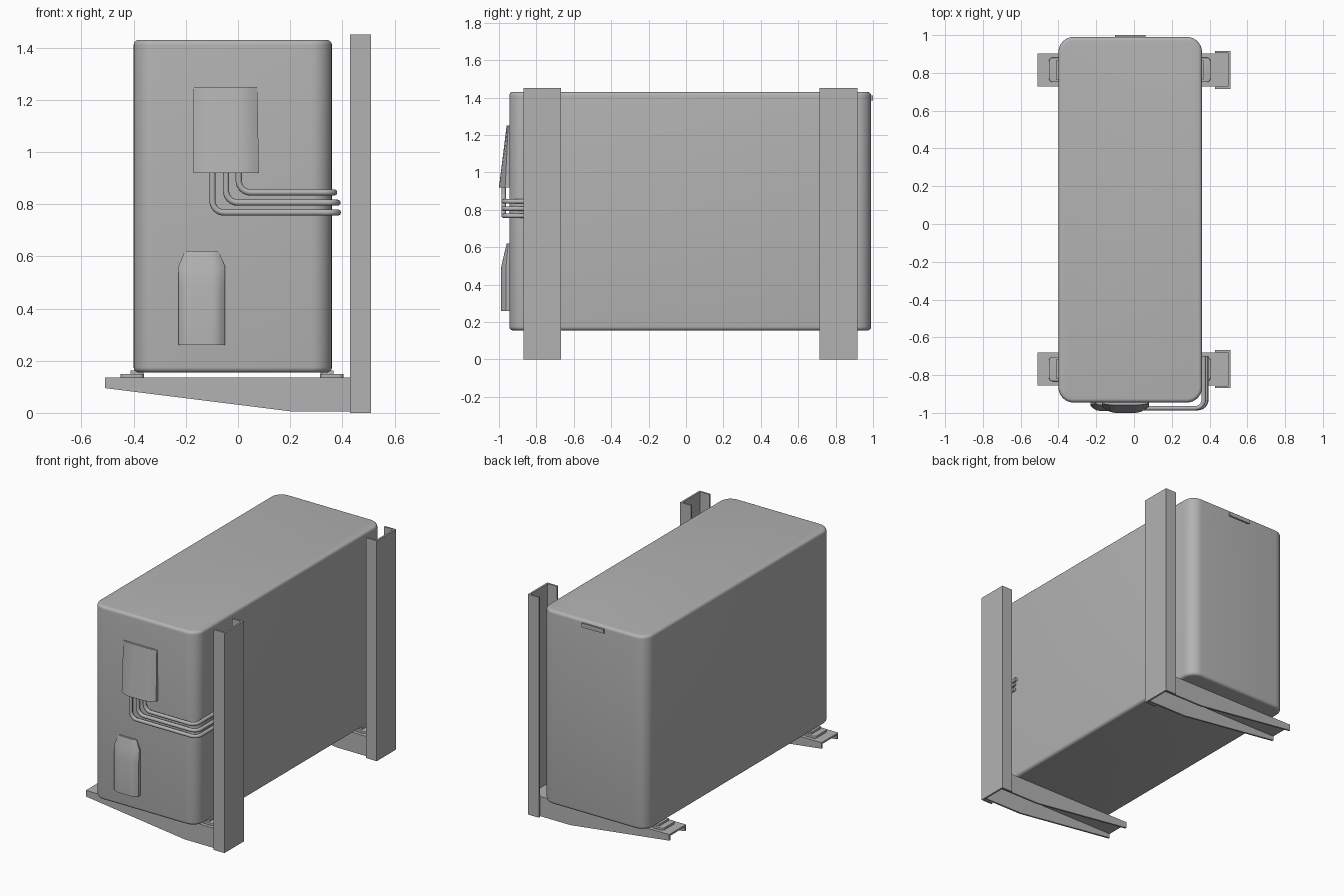
import bpy, bmesh, math
from mathutils import Vector

old = bpy.data.objects.get("Cube")
if old:
    bpy.data.objects.remove(old, do_unlink=True)

# One painted-metal colour
grey = bpy.data.materials.new("painted grey")
grey.use_nodes = True
COLOR = (0.45, 0.45, 0.45, 1)
grey.diffuse_color = COLOR
grey.node_tree.nodes["Principled BSDF"].inputs["Base Color"].default_value = COLOR


def finish(name, bm, smooth=None):
    bmesh.ops.recalc_face_normals(bm, faces=bm.faces)
    mesh = bpy.data.meshes.new(name)
    bm.to_mesh(mesh)
    bm.free()
    mesh.materials.append(grey)
    ob = bpy.data.objects.new(name, mesh)
    bpy.context.collection.objects.link(ob)
    if smooth:
        bpy.ops.object.select_all(action='DESELECT')
        ob.select_set(True)
        bpy.context.view_layer.objects.active = ob
        bpy.ops.object.shade_smooth_by_angle(angle=math.radians(smooth))
    return ob


def loft(bm, rings):
    """Skin a list of equal-length closed rings and cap both ends."""
    rows = [[bm.verts.new(p) for p in ring] for ring in rings]
    n = len(rows[0])
    for a, b in zip(rows, rows[1:]):
        for i in range(n):
            j = (i + 1) % n
            bm.faces.new((a[i], a[j], b[j], b[i]))
    bm.faces.new(rows[0])
    bm.faces.new(rows[-1])


def box(bm, x0, x1, y0, y1, z0, z1):
    loft(bm, [[(x0, y0, z), (x1, y0, z), (x1, y1, z), (x0, y1, z)] for z in (z0, z1)])


def rounded_rect(x0, x1, y0, y1, r, steps=8):
    """Corner-rounded outline, counter-clockwise."""
    pts = []
    corners = ((x1 - r, y1 - r), (x0 + r, y1 - r), (x0 + r, y0 + r), (x1 - r, y0 + r))
    for q, (cx, cy) in enumerate(corners):
        for k in range(steps + 1):
            a = math.pi / 2 * (q + k / steps)
            pts.append((cx + r * math.cos(a), cy + r * math.sin(a)))
    return pts


def rounded_block(bm, x0, x1, y0, y1, z0, z1, r, edge, steps=5):
    """Block with round vertical corners and softened top and bottom rims."""
    levels = []
    for k in range(steps + 1):
        a = math.pi / 2 * k / steps
        levels.append((edge * (1 - math.sin(a)), edge * (1 - math.cos(a))))
    stack = [(i, z0 + h) for i, h in levels] + [(i, z1 - h) for i, h in reversed(levels)]
    loft(bm, [[(x, y, z) for x, y in
               rounded_rect(x0 + i, x1 - i, y0 + i, y1 - i, r - i)] for i, z in stack])


# Tank body
bm = bmesh.new()
rounded_block(bm, -0.4, 0.36, -0.945, 0.99, 0.155, 1.43, 0.08, 0.02)
finish("tank_body", bm, 35)

# Small tab high on the back
bm = bmesh.new()
box(bm, -0.1, 0.06, 0.98, 1.0, 1.385, 1.412)
finish("back_tab", bm)

T = 0.012  # sheet thickness
for side, yc in (("front", -0.768), ("back", 0.816)):
    # Upright channel, open toward the tank
    bm = bmesh.new()
    h = 0.101
    outline = [(0.43, -h), (0.51, -h), (0.51, h), (0.43, h),
               (0.43, h - T), (0.51 - T, h - T), (0.51 - T, T - h), (0.43, T - h)]
    loft(bm, [[(x, yc + y, z) for x, y in outline] for z in (0, 1.45)])
    finish(side + "_upright", bm)

    # Tapered arm: top plate with two side cheeks
    bm = bmesh.new()
    w = 0.087
    box(bm, -0.51, 0.498, yc - w, yc + w, 0.135 - T, 0.135)
    cheek = [(-0.51, 0.135), (0.498, 0.135), (0.498, 0.005), (0.21, 0.005), (-0.51, 0.095)]
    for s in (-1, 1):
        loft(bm, [[(x, yc + s * d, z) for x, z in cheek] for d in (w - T, w)])
    finish(side + "_arm", bm)

    # Stepped mounting feet
    for label, xc, s in (("right", -0.405, 1), ("left", 0.36, -1)):
        bm = bmesh.new()
        rounded_block(bm, xc - 0.045, xc + 0.045, yc - 0.065, yc + 0.065,
                      0.134, 0.15, 0.02, 0.003)
        xm = xc + s * 0.018
        box(bm, xm - 0.025, xm + 0.025, yc - 0.05, yc + 0.05, 0.149, 0.163)
        finish(f"{side}_{label}_foot", bm, 35)


def bulge(xc, half, depth, z, flat=0.4, n=12):
    """Shallow hood section: flat middle, sides curving back to the tank."""
    ring = [(xc - half, -0.94, z)]
    for k in range(n + 1):
        u = -1 + 2 * k / n
        t = max(0, (abs(u) - flat) / (1 - flat))
        ring.append((xc + half * u, -0.945 - depth * (1 - 0.6 * t * t), z))
    ring.append((xc + half, -0.94, z))
    return ring


# Pipe hood, deeper toward its lower mouth
bm = bmesh.new()
loft(bm, [bulge(-0.045, 0.125, 0.055, 0.92), bulge(-0.048, 0.122, 0.014, 1.25)])
finish("pipe_hood", bm, 35)

# Lower cover with a narrowed, sloping top
bm = bmesh.new()
loft(bm, [bulge(-0.139, half, depth, z, 0.5) for half, depth, z in
          ((0.09, 0.044, 0.26), (0.09, 0.044, 0.49), (0.09, 0.028, 0.56), (0.065, 0.013, 0.62))])
finish("lower_cover", bm, 25)


def fillet_path(points, r, steps=8):
    """Round the inner corners of a polyline."""
    pts = [Vector(p) for p in points]
    out = [pts[0]]
    for a, b, c in zip(pts, pts[1:], pts[2:]):
        p = b + (a - b).normalized() * r
        q = b + (c - b).normalized() * r
        mid = p + q - b
        for k in range(steps + 1):
            t = math.pi / 2 * k / steps
            out.append(mid + (p - mid) * math.cos(t) + (q - mid) * math.sin(t))
    return out + [pts[-1]]


# Three pipes dropping from the hood and wrapping round the left corner
for i, (x, z, xe) in enumerate(((0.003, 0.845, 0.369), (-0.046, 0.806, 0.381), (-0.098, 0.768, 0.383))):
    y = -0.975
    path = fillet_path([(x, y, 0.95), (x, y, z), (xe, y, z), (xe, -0.7, z)], 0.045)
    curve = bpy.data.curves.new("pipe", 'CURVE')
    curve.dimensions = '3D'
    curve.bevel_depth = 0.012
    curve.bevel_resolution = 3
    curve.use_fill_caps = True
    line = curve.splines.new('POLY')
    line.points.add(len(path) - 1)
    for point, co in zip(line.points, path):
        point.co = (*co, 1)
    curve.materials.append(grey)
    pipe = bpy.data.objects.new(f"pipe_{i + 1}", curve)
    bpy.context.collection.objects.link(pipe)
